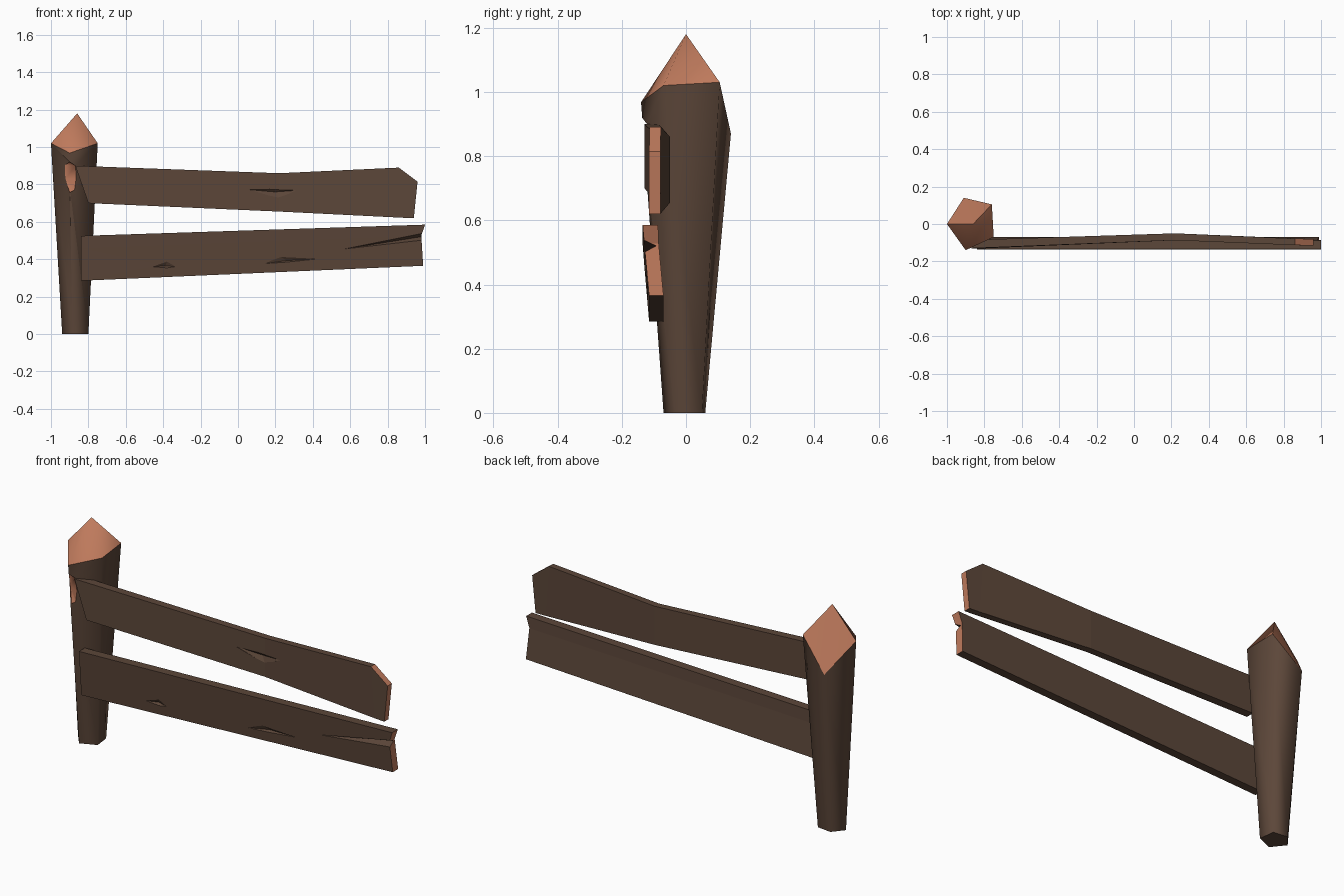
import bpy, bmesh, math
from mathutils import Vector

if "Cube" in bpy.data.objects:
    bpy.data.objects.remove(bpy.data.objects["Cube"])

def material(name, rgb):
    m = bpy.data.materials.new(name)
    m.diffuse_color = (*rgb, 1)
    m.use_nodes = True
    m.node_tree.nodes["Principled BSDF"].inputs["Base Color"].default_value = m.diffuse_color
    return m

MATS = [material("dark_bark", (0.107, 0.062, 0.041)),
        material("cut_wood", (0.52, 0.195, 0.108))]

def make_object(name, bm):
    bmesh.ops.recalc_face_normals(bm, faces=bm.faces)
    me = bpy.data.meshes.new(name)
    bm.to_mesh(me)
    bm.free()
    ob = bpy.data.objects.new(name, me)
    bpy.context.collection.objects.link(ob)
    for m in MATS:
        me.materials.append(m)
    return ob

def carve(target, points, index=0):
    """Subtract the convex hull of points; cut faces get material index."""
    bm = bmesh.new()
    for p in points:
        bm.verts.new(p)
    res = bmesh.ops.convex_hull(bm, input=bm.verts[:])
    loose = [v for v in bm.verts if not v.link_faces]
    bmesh.ops.delete(bm, geom=loose, context='VERTS')
    for f in bm.faces:
        f.material_index = index
    cutter = make_object("cutter", bm)
    cutter.hide_render = True
    mod = target.modifiers.new("carve", 'BOOLEAN')
    mod.operation = 'DIFFERENCE'
    mod.solver = 'EXACT'
    mod.object = cutter
    bpy.context.view_layer.objects.active = target
    bpy.ops.object.modifier_apply(modifier=mod.name)
    bpy.data.objects.remove(cutter)

# Post: five-sided, widening upward, with a pointed cut top
base = [(-.94, 0), (-.89, .06), (-.81, .05), (-.80, -.035), (-.885, -.07)]
rim = [(-1, 0, 1.02), (-.91, .14, .87), (-.76, .105, 1.03),
       (-.75, -.07, 1.02), (-.90, -.14, .968)]
bm = bmesh.new()
low = [bm.verts.new((x, y, 0)) for x, y in base]
top = [bm.verts.new(p) for p in rim]
tip = bm.verts.new((-.86, 0, 1.18))
bm.faces.new(low)
for i in range(5):
    j = (i + 1) % 5
    bm.faces.new((low[i], low[j], top[j], top[i]))
    bm.faces.new((top[i], top[j], tip)).material_index = 1
post = make_object("post", bm)

# Chip cut out of the front edge of the post
chip = [(-.93, -.095, .90), (-.90, -.11, .92), (-.87, -.12, .90),
        (-.86, -.118, .83), (-.875, -.115, .77), (-.90, -.11, .757), (-.922, -.09, .83)]
carve(post, chip + [(x, -.2, z) for x, y, z in chip], 1)

# Smooth bark and tip, sharp where the colour changes
bm = bmesh.new()
bm.from_mesh(post.data)
for f in bm.faces:
    f.smooth = True
for e in bm.edges:
    if len(e.link_faces) == 2:
        a, b = e.link_faces
        e.smooth = (a.material_index == b.material_index
                    and e.calc_face_angle(0) < math.radians(85))
bm.to_mesh(post.data)
bm.free()

def plank(name, stations):
    """Loft (x1, z1, x2, z2, y_front, y_back) sections; ends are cut wood."""
    bm = bmesh.new()
    rings = [[bm.verts.new(p) for p in ((a, f, b), (c, f, d), (c, k, d), (a, k, b))]
             for a, b, c, d, f, k in stations]
    for r, s in zip(rings, rings[1:]):
        for i in range(4):
            j = (i + 1) % 4
            bm.faces.new((r[i], r[j], s[j], s[i]))
    bm.faces.new(rings[0])
    bm.faces.new(rings[-1])
    bmesh.ops.recalc_face_normals(bm, faces=bm.faces)
    for f in bm.faces:
        f.normal_update()
        f.material_index = int(abs(f.normal.x) > .5)
    return make_object(name, bm)

def nick(target, outline, y, depth=.014):
    """Shallow diamond gouge in the front face."""
    cx = sum(p[0] for p in outline) / len(outline)
    cz = sum(p[1] for p in outline) / len(outline)
    carve(target, [(x, y + o, z) for x, z in outline for o in (0, -.04)]
          + [(cx, y + depth, cz)])

# Upper rail: bent in the middle, corner cut off at the right
upper = plank("upper_rail", [(-.87, .90, -.80, .70, -.13, -.085),
                             (.22, .86, .22, .655, -.087, -.05),
                             (.86, .89, .88, .622, -.113, -.078),
                             (.96, .815, .94, .62, -.115, -.08)])
nick(upper, [(.06, .772), (.20, .775), (.31, .768), (.22, .725)], -.089)

# Lower rail: straight and tilted, with a split at the right end
lower = plank("lower_rail", [(-.84, .525, 1.0, .585, -.135, -.087),
                             (-.84, .46, .98, .527, -.13, -.085),
                             (-.84, .285, .99, .365, -.115, -.07)])
nick(lower, [(-.46, .36), (-.38, .387), (-.33, .36), (-.38, .352)], -.121)
nick(lower, [(.13, .375), (.23, .412), (.43, .402), (.25, .383)], -.121)
carve(lower, [(.57, -.125, .455), (.57, -.16, .455), (1.02, -.09, .527),
              (1.02, -.13, .545), (1.02, -.16, .55), (1.02, -.13, .505), (1.02, -.16, .50)])
